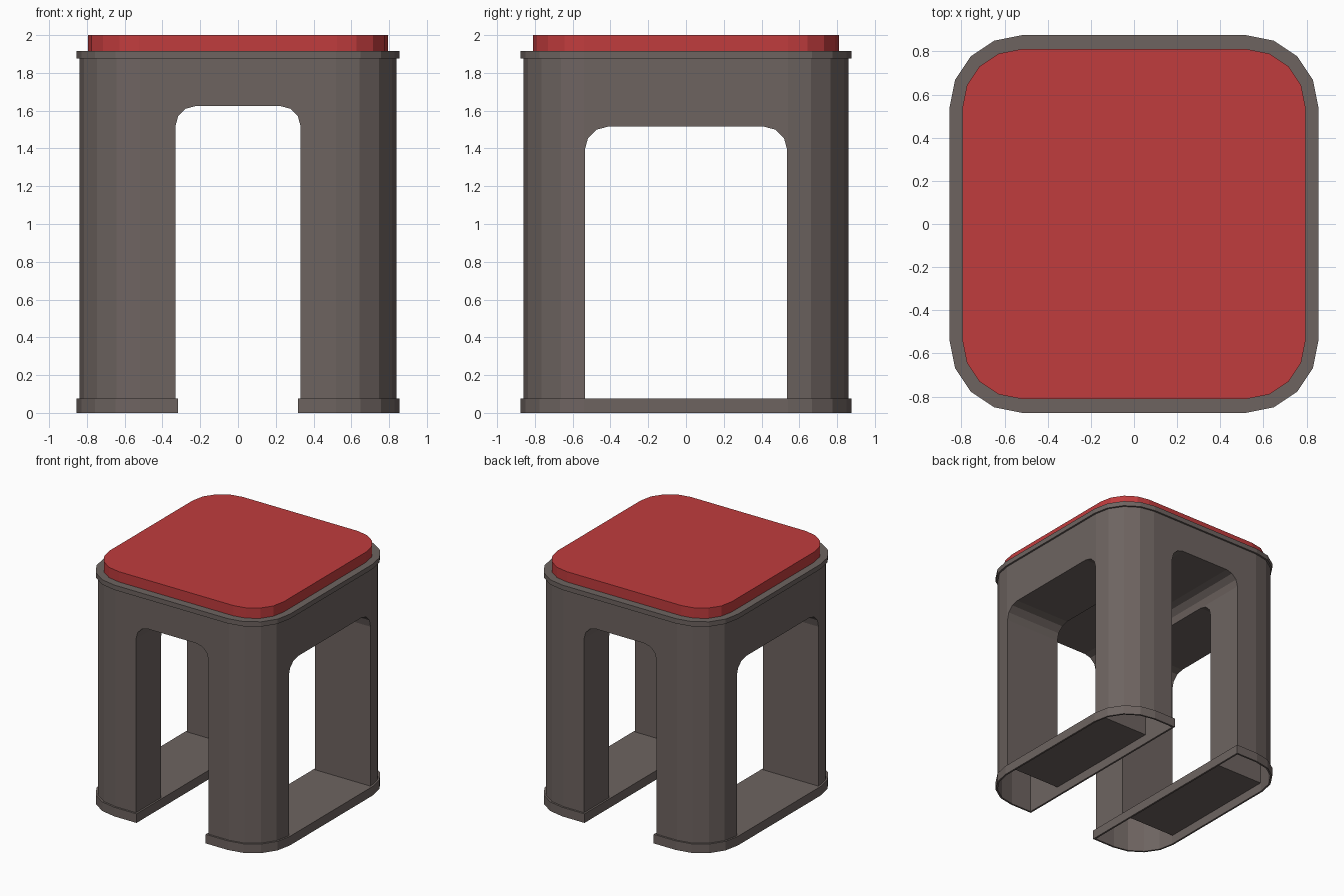
import bpy, bmesh, math
from mathutils import Matrix, Vector

if "Cube" in bpy.data.objects:
    bpy.data.objects.remove(bpy.data.objects["Cube"])


def material(name, rgb):
    m = bpy.data.materials.new(name)
    m.diffuse_color = (*rgb, 1)
    m.use_nodes = True
    m.node_tree.nodes["Principled BSDF"].inputs["Base Color"].default_value = m.diffuse_color
    return m


GREY = material("warm grey", (0.155, 0.127, 0.118))
RED = material("red", (0.53, 0.045, 0.047))


def make(name, bm, mat):
    bmesh.ops.recalc_face_normals(bm, faces=bm.faces)
    me = bpy.data.meshes.new(name)
    bm.to_mesh(me)
    bm.free()
    me.materials.append(mat)
    ob = bpy.data.objects.new(name, me)
    bpy.context.collection.objects.link(ob)
    return ob


def arc(cx, cy, r, start, n, sweep=90):
    return [(cx + r * math.cos(math.radians(start + sweep * i / n)),
             cy + r * math.sin(math.radians(start + sweep * i / n))) for i in range(n + 1)]


def rounded(cx, cy, r):
    return (arc(cx, cy, r, 0, 4) + arc(-cx, cy, r, 90, 4)
            + arc(-cx, -cy, r, 180, 4) + arc(cx, -cy, r, 270, 4))


def prism(name, pts, depth, mat, mtx):
    bm = bmesh.new()
    f = bm.faces.new([bm.verts.new((x, y, 0)) for x, y in pts])
    ext = bmesh.ops.extrude_face_region(bm, geom=[f])["geom"]
    bmesh.ops.translate(bm, vec=(0, 0, depth),
                        verts=[v for v in ext if isinstance(v, bmesh.types.BMVert)])
    # extrude_face_region keeps the base face only when it is an open sheet
    bmesh.ops.holes_fill(bm, edges=[e for e in bm.edges if e.is_boundary], sides=0)
    bm.transform(mtx)
    return make(name, bm, mat)


def up(z):
    return Matrix.Translation((0, 0, z))


# cushion and rim
prism("seat", rounded(0.525, 0.54, 0.27), 0.085, RED, up(1.915))
prism("rim", rounded(0.52, 0.54, 0.335), 0.04, GREY, up(1.875))

# body: rounded block with an arched tunnel each way
body = prism("body", rounded(0.52, 0.54, 0.32), 1.9, GREY, up(0))


def arch(half, bottom, top, r):
    return ([(-half, bottom), (half, bottom)] + arc(half - r, top - r, r, 0, 3)
            + arc(r - half, top - r, r, 90, 3))


stand = Matrix.Rotation(math.pi / 2, 4, 'X')
front_cut = prism("front_tunnel_cutter", arch(0.332, -0.2, 1.625, 0.11), 3, GREY,
                  Matrix.Translation((0, 1.5, 0)) @ stand)
side_cut = prism("side_tunnel_cutter", arch(0.535, 0.075, 1.515, 0.12), 3, GREY,
                 Matrix.Rotation(math.pi / 2, 4, 'Z') @ Matrix.Translation((0, 1.5, 0)) @ stand)
for c in (front_cut, side_cut):
    c.hide_render = True
    mod = body.modifiers.new("tunnel", 'BOOLEAN')
    mod.operation, mod.solver, mod.object = 'DIFFERENCE', 'EXACT', c
bpy.context.view_layer.update()
dg = bpy.context.evaluated_depsgraph_get()
cut_mesh = bpy.data.meshes.new_from_object(body.evaluated_get(dg))
body.modifiers.clear()
body.data = cut_mesh
for c in (front_cut, side_cut):
    bpy.data.objects.remove(c)

# open the hollow underside
bm = bmesh.new()
bm.from_mesh(body.data)
bmesh.ops.delete(bm, context='FACES',
                 geom=[f for f in bm.faces if all(abs(v.co.z) < 1e-4 for v in f.verts)])
bm.to_mesh(body.data)
bm.free()


# foot bands around the base of each side
def half_outline(x0, r):
    return ([(x0, -0.54 - r)] + arc(0.52, -0.54, r, 270, 4)
            + arc(0.52, 0.54, r, 0, 4) + [(x0, 0.54 + r)])


for side, sx in (("right", 1), ("left", -1)):
    bm = bmesh.new()
    loops = [[bm.verts.new((sx * x, y, z)) for x, y in half_outline(x0, r)]
             for x0, r, z in ((0.332, 0.32, 0), (0.317, 0.335, 0),
                              (0.317, 0.335, 0.075), (0.332, 0.32, 0.075))]
    n = len(loops[0])
    for a, b in zip(loops, loops[1:]):
        for i in range(n):
            j = (i + 1) % n
            q = (a[i], a[j], b[j], b[i])
            bm.faces.new(q if sx > 0 else q[::-1])
    make(side + "_foot_band", bm, GREY)
